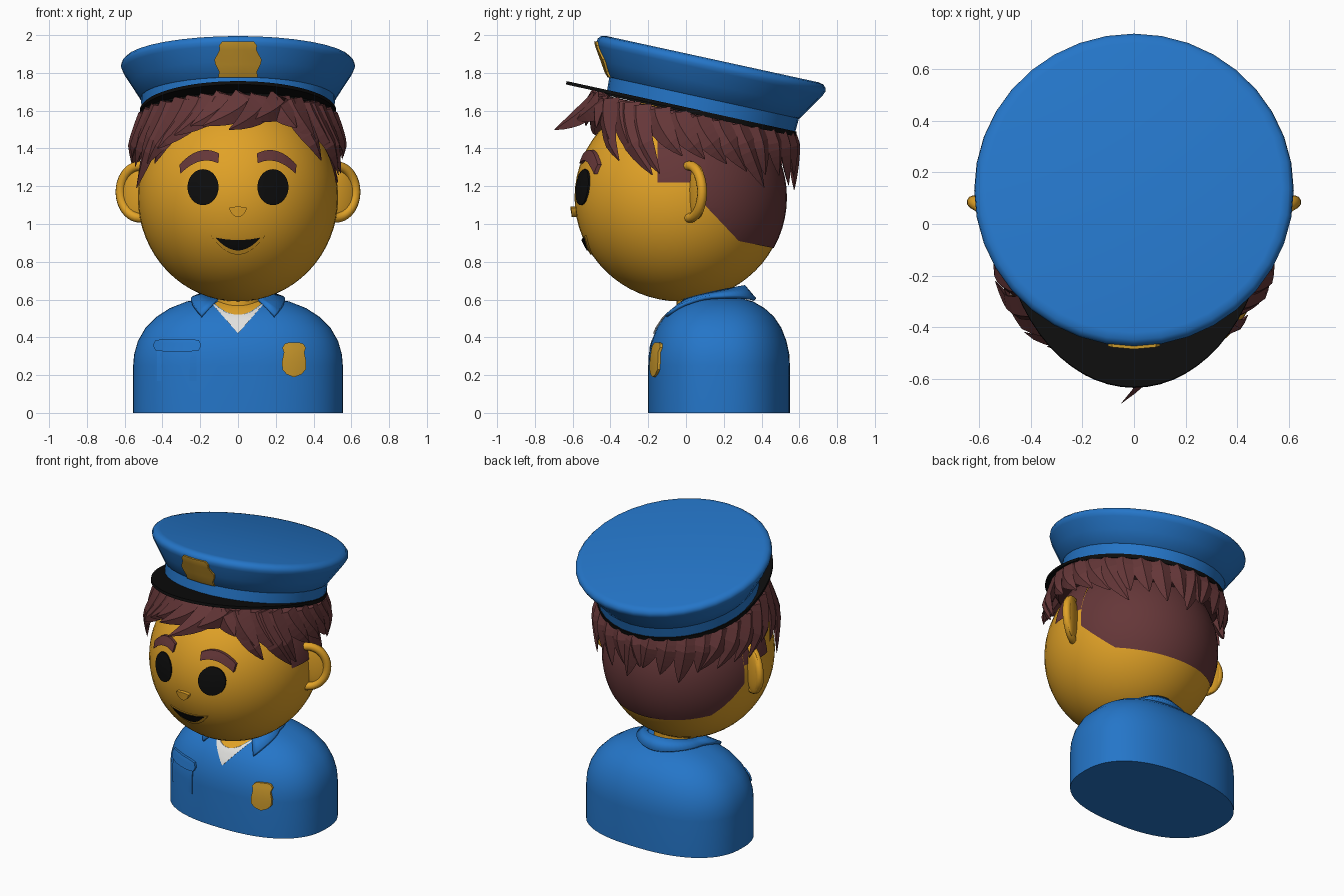
import bpy, bmesh, math, random
from math import sin, cos, pi, radians
from mathutils import Vector, Matrix
from mathutils.bvhtree import BVHTree

random.seed(4)
cube = bpy.data.objects.get("Cube")
if cube:
    bpy.data.objects.remove(cube, do_unlink=True)


def material(name, r, g, b):
    m = bpy.data.materials.new(name)
    m.use_nodes = True
    m.diffuse_color = (r, g, b, 1)
    m.node_tree.nodes["Principled BSDF"].inputs["Base Color"].default_value = (r, g, b, 1)
    return m


SKIN = material("golden skin", .75, .36, .02)
BLUE = material("uniform blue", .018, .18, .58)
HAIR = material("brown hair", .13, .038, .04)
BLACK = material("black", .004, .004, .004)
GOLD = material("badge gold", .6, .32, .025)
WHITE = material("white shirt", .75, .75, .73)


def make(name, verts, faces, mat, smooth=True):
    """Create a mesh object with consistent normals."""
    me = bpy.data.meshes.new(name)
    me.from_pydata([tuple(v) for v in verts], [], faces)
    bm = bmesh.new()
    bm.from_mesh(me)
    bmesh.ops.recalc_face_normals(bm, faces=bm.faces)
    bm.to_mesh(me)
    bm.free()
    me.materials.append(mat)
    ob = bpy.data.objects.new(name, me)
    bpy.context.collection.objects.link(ob)
    if smooth:
        bpy.ops.object.select_all(action='DESELECT')
        ob.select_set(True)
        bpy.context.view_layer.objects.active = ob
        bpy.ops.object.shade_smooth_by_angle(angle=radians(35))
    return ob


def loft(name, loops, mat, smooth=True):
    """Skin closed loops of equal length and cap both ends."""
    n = len(loops[0])
    verts = [v for loop in loops for v in loop]
    faces = [(k*n + i, k*n + (i+1) % n, (k+1)*n + (i+1) % n, (k+1)*n + i)
             for k in range(len(loops) - 1) for i in range(n)]
    faces += [tuple(range(n)), tuple(range(len(verts) - n, len(verts)))]
    return make(name, verts, faces, mat, smooth)


def surface(ob):
    me = ob.data
    return BVHTree.FromPolygons([v.co for v in me.vertices], [tuple(p.vertices) for p in me.polygons])


def plate(name, edge_a, edge_b, target, lift, mat, rows=6):
    """Thin plate between two (x, z) curves, laid on the front of a surface."""
    n, verts, faces = len(edge_a), [], []
    for back in (0, lift + .008):
        for r in range(rows + 1):
            for a, b in zip(edge_a, edge_b):
                x, z = (a[i] + (b[i] - a[i]) * r / rows for i in (0, 1))
                hit = target.ray_cast(Vector((x, -3, z)), Vector((0, 1, 0)))[0]
                verts.append((x, (hit.y if hit else 0) - lift + back, z))
    half = n * (rows + 1)
    for o in (0, half):
        faces += [(o + r*n + i, o + r*n + i+1, o + (r+1)*n + i+1, o + (r+1)*n + i)
                  for r in range(rows) for i in range(n - 1)]
    rim = [*range(n), *[r*n + n-1 for r in range(1, rows + 1)],
           *range(half - 2, half - n - 1, -1), *[r*n for r in range(rows - 1, 0, -1)]]
    faces += [(a, b, b + half, a + half) for a, b in zip(rim, rim[1:] + rim[:1])]
    return make(name, verts, faces, mat)


def bow(x0, x1, z_end, z_mid, n=15):
    """Parabolic curve in the front plane."""
    return [(x0 + (x1 - x0) * i / (n-1), z_mid + (z_end - z_mid) * (2*i/(n-1) - 1)**2) for i in range(n)]


def mirrored_plate(name, cx, profile, target, lift, mat):
    return plate(name, [(cx - w, z) for w, z in profile], [(cx + w, z) for w, z in profile], target, lift, mat)


# Torso: stacked rounded sections
def section(a, b, z, cy=.175, n=64, e=2/2.4):
    f = lambda v: math.copysign(abs(v)**e, v)
    return [(a * f(cos(2*pi*i/n)), cy + b * f(sin(2*pi*i/n)), z) for i in range(n)]


TORSO = [(.555, .375, 0), (.555, .375, .25), (.55, .372, .31), (.53, .357, .38), (.49, .33, .45),
         (.43, .29, .51), (.36, .24, .555), (.27, .18, .59), (.15, .1, .612)]
torso = surface(loft("torso", [section(*s) for s in TORSO], BLUE))

# Head
HC, HR = Vector((0, -.03, 1.14)), Vector((.53, .56, .55))


def ball(name, centre, radii, mat, rot=0, cuts=()):
    """Ellipsoid, optionally trimmed to the positive side of planes."""
    bm = bmesh.new()
    bmesh.ops.create_uvsphere(bm, u_segments=48, v_segments=32, radius=1)
    bm.transform(Matrix.Translation(centre) @ Matrix.Rotation(rot, 4, 'Z') @ Matrix.Diagonal((*radii, 1)))
    for co, no in cuts:
        bmesh.ops.bisect_plane(bm, geom=bm.verts[:] + bm.edges[:] + bm.faces[:],
                               plane_co=co, plane_no=no, clear_inner=True)
    verts = [v.co.copy() for v in bm.verts]
    bm.verts.index_update()
    faces = [tuple(v.index for v in f.verts) for f in bm.faces]
    bm.free()
    return make(name, verts, faces, mat)


head = surface(ball("head", HC, HR, SKIN))
loft("neck", [[(.14*cos(t*pi/16), .1 + .15*sin(t*pi/16), z) for t in range(32)] for z in (.5, .76)], SKIN)

# Close-cropped hair on the back of the head and the sideburns
ball("cropped_hair", HC, HR * 1.008, HAIR, cuts=[((0, .1, 1.1), (0, 1, 0)), ((0, .1, 1.1), (0, .73, .69)),
                                                ((0, .28, .91), (0, .2, .98))])
ball("sideburns", HC, HR * 1.012, HAIR, cuts=[((0, -.15, 0), (0, 1, 0)), ((0, .1, 0), (0, -1, 0)),
                                             ((0, 0, 1.22), (0, 0, 1))])

# Face and ears
for s, side in ((1, "left"), (-1, "right")):
    arc = [(cos(pi * i / 24), sin(pi * i / 24)) for i in range(25)]
    plate(side + "_eye", [(s*.185 + .082*c, 1.195 + .095*d) for c, d in arc],
          [(s*.185 + .082*c, 1.195 - .095*d) for c, d in arc], head, .009, BLACK)
    tilt = lambda c: [(s*x, z - .28*(x - .2)) for x, z in c]
    plate(side + "_eyebrow", tilt(bow(.1, .31, 1.345, 1.388)), tilt(bow(.105, .305, 1.295, 1.332)),
          head, .02, HAIR)
    ball(side + "_ear", (s*.555, .06, 1.17), (.085, .025, .145), SKIN, rot=s*.5)
    cu = bpy.data.curves.new(side + "_ear_rim", 'CURVE')
    cu.dimensions, cu.bevel_depth, cu.bevel_resolution, cu.use_fill_caps = '3D', .026, 3, True
    sp = cu.splines.new('POLY')
    sp.points.add(20)
    for i, p in enumerate(sp.points):
        t = radians(-100 + 10*i)
        p.co = (s*(.515 + .108*cos(t)), .02 + .065*cos(t), 1.17 + .138*sin(t), 1)
    cu.materials.append(SKIN)
    bpy.context.collection.objects.link(bpy.data.objects.new(side + "_ear_rim", cu))

plate("nose", bow(-.048, .048, 1.085, 1.092), bow(-.04, .04, 1.065, 1.036), head, .025, SKIN)
plate("lips", bow(-.142, .142, .938, .922), bow(-.135, .135, .925, .838), head, .008, SKIN)
plate("mouth", bow(-.118, .118, .928, .915), bow(-.112, .112, .92, .86), head, .014, BLACK)


# Hair: a tilted band below the hat, with pointed locks around it
def hair_point(phi, z, lift=0):
    r = .56 - .36 * max(0, z - 1.42) ** 1.0 + lift
    return Vector((r * sin(phi), -(r + .015) * cos(phi), z))


loft("hair_band", [[hair_point(a*pi/24, z + .1*cos(a*pi/24), lift) for a in range(48)]
                   for z, lift in ((1.47, -.05), (1.5, -.02), (1.585, -.03))], HAIR)


def lock(name, phi0, phi1, z1, width, lift=0.0):
    phi0, phi1 = radians(phi0), radians(phi1)
    z0, loops, steps = 1.58 + .1 * cos(phi0), [], 7
    at = lambda s: hair_point(phi0 + (phi1 - phi0) * s**1.4, z0 + (z1 - z0) * s, lift * s * s)
    for i in range(steps + 1):
        s = i / steps
        p, tangent = at(s), (at(s + .02) - at(s - .02 if s else 0)).normalized()
        out = Vector((p.x, p.y, 0)).normalized()
        across = tangent.cross(out).normalized()
        w = width * (1 - s**2.2) + .003
        loops.append([p - across*w, p + out*w*.4, p + across*w, p - out*w*.5])
    loft(name, loops, HAIR, smooth=False)


for i, phi in enumerate(range(36, 181, 12)):
    for s, side in ((1, "left"), (-1, "right")):
        base = 1.36 if phi < 50 else 1.31 if phi < 110 else 1.22
        sweep = 16 if phi < 130 else 5
        lock(f"{side}_lock_{i}", s*phi, s*(phi + sweep), base + random.uniform(-.05, .06), .075)
lock("right_temple_lock", -48, -68, 1.19, .08, .02)
lock("left_temple_lock", 52, 72, 1.26, .08)
FRINGE = [(34, 46, 1.45, .02), (24, 34, 1.51, .03), (30, 8, 1.55, .06), (18, -4, 1.5, .15), (8, -18, 1.52, .08),
          (-4, -26, 1.52, .05), (-14, -36, 1.47, .03), (-24, -46, 1.4, .03), (-34, -56, 1.32, .02)]
for i, (a, b, z, lift) in enumerate(FRINGE):
    lock(f"fringe_lock_{i}", a, b, z, .085, lift)

# Hat, tilted back
TILT = Matrix.Translation((0, .08, 1.595)) @ Matrix.Rotation(radians(-12.3), 4, 'X')


def lathe(name, profile, mat, n=36):
    return loft(name, [[TILT @ Vector((r*cos(2*pi*i/n), r*sin(2*pi*i/n), h)) for i in range(n)]
                       for r, h in profile], mat)


lathe("hat_trim", [(.5, -.022), (.517, -.022), (.517, .004), (.5, .004)], BLACK)
lathe("hat_band", [(.51, 0), (.514, .078), (.505, .082)], BLUE)
crown = lathe("hat_crown", [(.505, .07), (.52, .078), (.565, .15), (.611, .222), (.62, .243), (.617, .262),
                            (.602, .278), (.575, .284)], BLUE)
visor_rim = [(.52*cos(pi*i/32), -.73*sin(pi*i/32)) for i in range(33)]
visor_rim += [(-.48*cos(pi*i/32), -.48*sin(pi*i/32)) for i in range(33)]
loft("hat_visor", [[TILT @ Vector((x, y, h)) for x, y in visor_rim] for h in (-.012, .006)], BLACK)
mirrored_plate("hat_badge", 0, [(.085, 1.965), (.1, 1.945), (.098, 1.92), (.125, 1.87), (.12, 1.845),
                                (.1, 1.805), (.105, 1.775)], surface(crown), .012, GOLD)

# Collar, shirt opening, pocket and chest badge
plate("neck_opening", bow(-.13, .13, .605, .6), bow(-.13, .13, .585, .52), torso, .006, SKIN)
plate("undershirt", bow(-.135, .135, .585, .52), [(x, .42 + abs(x)*1.15) for x, _ in bow(-.135, .135, 0, 0)],
      torso, .008, WHITE)
strip = []
for i in range(41):
    phi = radians(38 + 284 * i / 40)
    point = max(0, cos(phi))
    r = .225 + .11 * point
    x, y = r * sin(phi), .14 - r * cos(phi)
    drop = torso.ray_cast(Vector((x, y, 2)), Vector((0, 0, -1)))[0]
    strip += [(.16*sin(phi), .14 - .165*cos(phi), .635 - .035*cos(phi)), (x, y, drop.z + .015)]
collar = make("collar", strip, [(2*i, 2*i+1, 2*i+3, 2*i+2) for i in range(40)], BLUE)
thick = collar.modifiers.new("thickness", 'SOLIDIFY')
thick.thickness, thick.offset = .02, 0

plate("pocket", [(-.43, .35), (-.22, .35)], [(-.43, .17), (-.22, .17)], torso, .007, BLUE)
flap = [(-.45, .36), (-.437, .385), (-.38, .392), (-.32, .392), (-.26, .392), (-.208, .385), (-.195, .36)]
plate("pocket_flap", flap, [(x, .716 - z) for x, z in flap], torso, .018, BLUE)
mirrored_plate("chest_badge", .297, [(.03, .372), (.05, .365), (.062, .345), (.054, .32), (.064, .27),
                                     (.062, .23), (.04, .205), (.004, .19)], torso, .014, GOLD)
